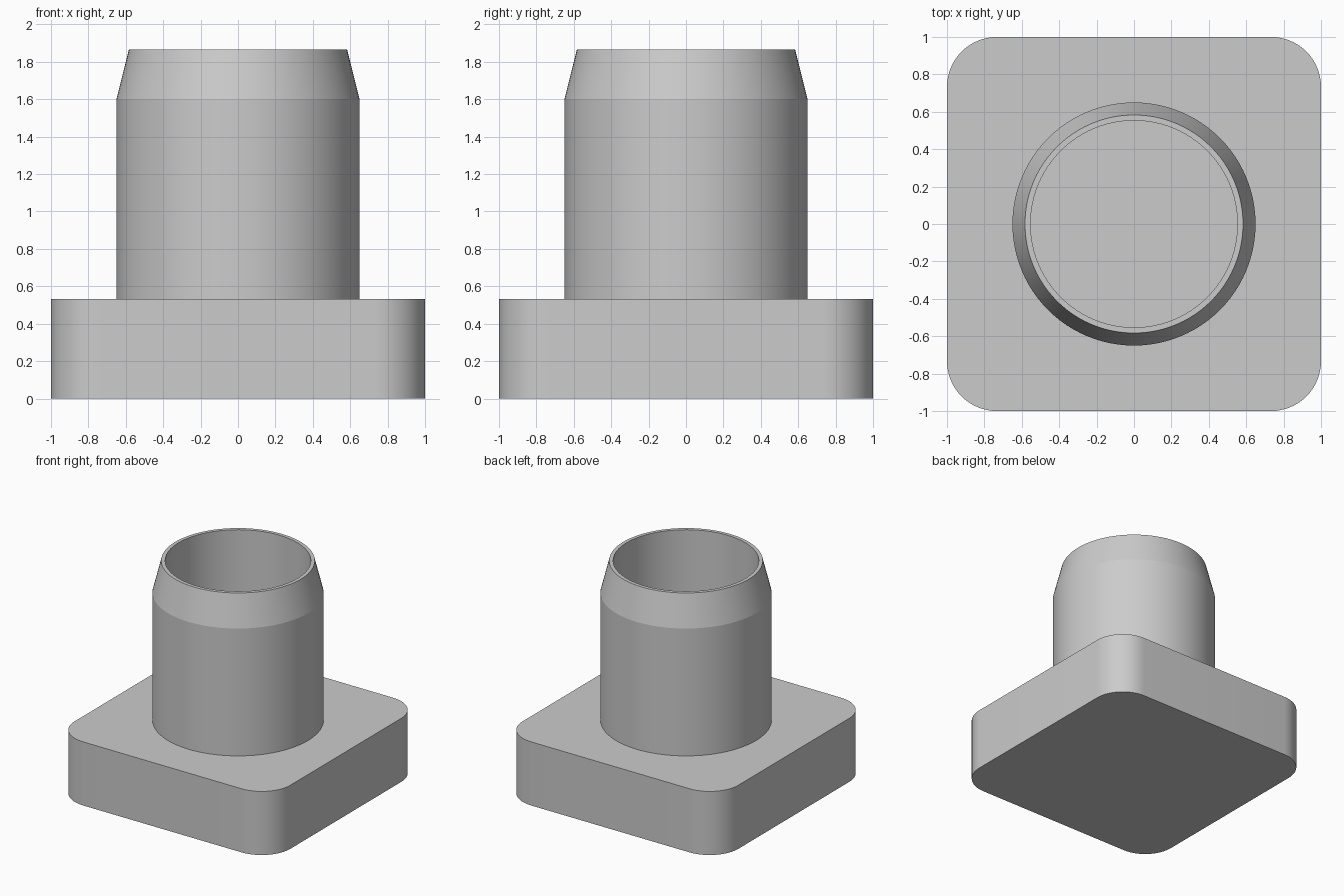
import bpy
import bmesh
from math import cos, sin, pi, radians

cube = bpy.data.objects.get("Cube")
if cube:
    bpy.data.objects.remove(cube, do_unlink=True)

BASE_H, TUBE_H, CHAMFER_Z = 0.533, 1.867, 1.6
OUTER_R, RIM_R, BORE_R = 0.65, 0.583, 0.553
CORNER_R, SEGMENTS, CORNER_STEPS = 0.267, 96, 16

grey = bpy.data.materials.new("plain grey")
grey.use_nodes = True
colour = (0.6, 0.6, 0.6, 1)
grey.diffuse_color = colour
grey.node_tree.nodes["Principled BSDF"].inputs["Base Color"].default_value = colour


def finish(bm, name):
    """Turn a bmesh into a shaded object with the grey material."""
    bmesh.ops.recalc_face_normals(bm, faces=bm.faces)
    mesh = bpy.data.meshes.new(name)
    bm.to_mesh(mesh)
    bm.free()
    mesh.materials.append(grey)
    obj = bpy.data.objects.new(name, mesh)
    bpy.context.collection.objects.link(obj)
    bpy.ops.object.select_all(action='DESELECT')
    obj.select_set(True)
    bpy.context.view_layer.objects.active = obj
    bpy.ops.object.shade_smooth_by_angle(angle=radians(10))
    return obj


# Square base with rounded upright corners
bm = bmesh.new()
outline = []
inset = 1 - CORNER_R
for corner, (sx, sy) in enumerate([(1, 1), (-1, 1), (-1, -1), (1, -1)]):
    for step in range(CORNER_STEPS + 1):
        a = (corner + step / CORNER_STEPS) * pi / 2
        outline.append(bm.verts.new((sx * inset + CORNER_R * cos(a),
                                     sy * inset + CORNER_R * sin(a), 0)))
bottom = bm.faces.new(outline)
extruded = bmesh.ops.extrude_face_region(bm, geom=[bottom], use_keep_orig=True)
top = [v for v in extruded["geom"] if isinstance(v, bmesh.types.BMVert)]
bmesh.ops.translate(bm, verts=top, vec=(0, 0, BASE_H))
finish(bm, "base_block")

# Hollow tube with a tapered mouth, its bore closed by the top of the base
bm = bmesh.new()
profile = [(OUTER_R, BASE_H), (OUTER_R, CHAMFER_Z), (RIM_R, TUBE_H),
           (BORE_R, TUBE_H), (BORE_R, BASE_H)]
verts = [bm.verts.new((r, 0, z)) for r, z in profile]
edges = [bm.edges.new(pair) for pair in zip(verts, verts[1:])]
bmesh.ops.spin(bm, geom=verts + edges, cent=(0, 0, 0), axis=(0, 0, 1),
               angle=2 * pi, steps=SEGMENTS, use_merge=True)
bmesh.ops.remove_doubles(bm, verts=bm.verts, dist=0.0001)
# Face the walls outward and the bore inward
tube = finish(bm, "hollow_tube")
bm = bmesh.new()
bm.from_mesh(tube.data)
outer = [f for f in bm.faces if f.calc_center_median().xy.length > (OUTER_R + BORE_R) / 2]
if outer[0].normal.xy.dot(outer[0].calc_center_median().xy) < 0:
    bmesh.ops.reverse_faces(bm, faces=bm.faces)
bm.to_mesh(tube.data)
bm.free()
